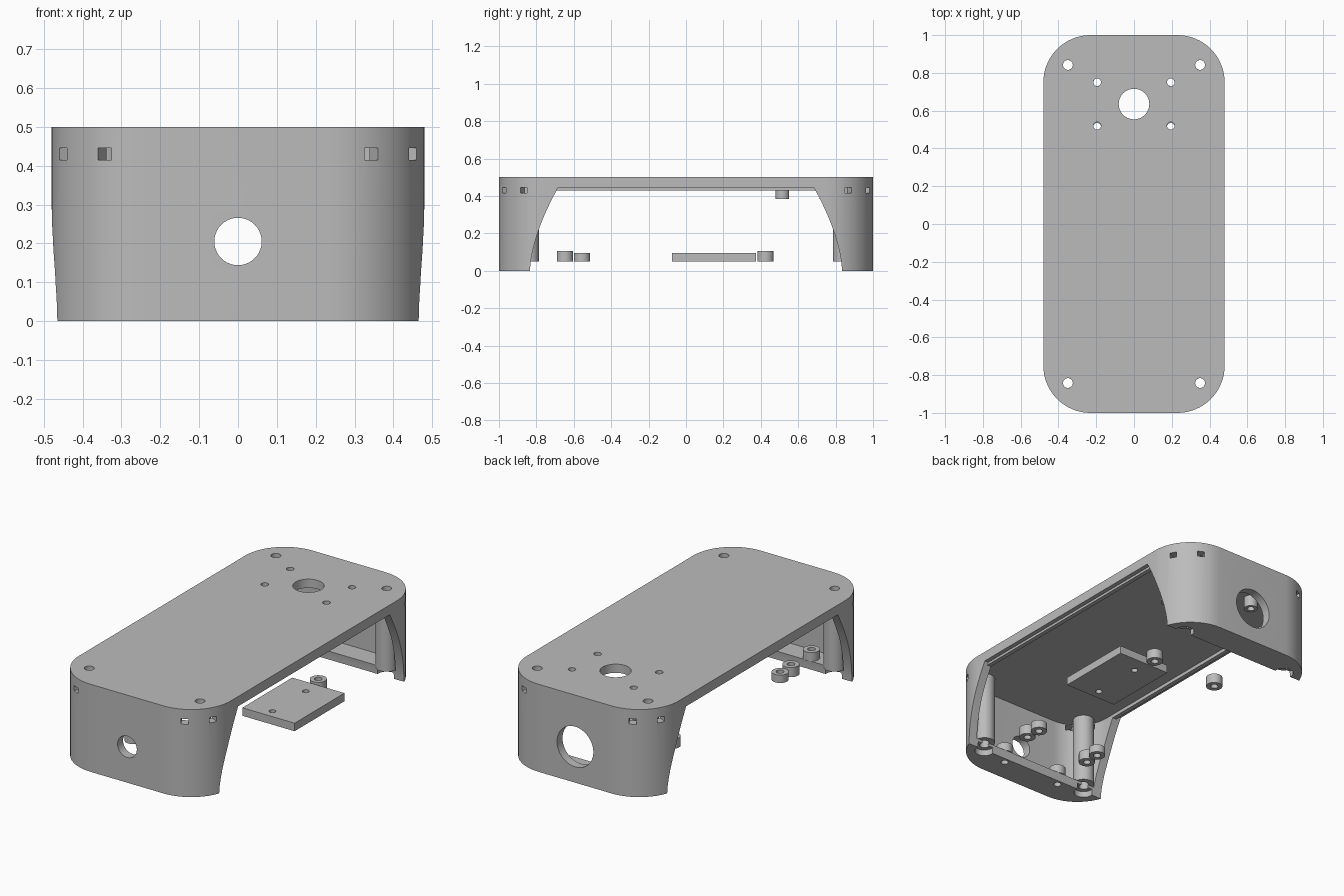
import bpy, bmesh, math
from mathutils import Matrix, Vector

cube = bpy.data.objects.get("Cube")
if cube:
    bpy.data.objects.remove(cube, do_unlink=True)

grey = bpy.data.materials.new("plain_grey")
grey.use_nodes = True
COLOUR = (0.50, 0.50, 0.50, 1)
grey.diffuse_color = COLOUR
grey.node_tree.nodes["Principled BSDF"].inputs["Base Color"].default_value = COLOUR

HALF_W, HALF_L, HEIGHT, RADIUS, WALL = 0.48, 1.0, 0.5, 0.25, 0.05
CEILING = HEIGHT - WALL
SIDES = (-1, 1)


def finish(name, bm):
    bmesh.ops.recalc_face_normals(bm, faces=bm.faces)
    mesh = bpy.data.meshes.new(name)
    bm.to_mesh(mesh)
    bm.free()
    mesh.materials.append(grey)
    obj = bpy.data.objects.new(name, mesh)
    bpy.context.collection.objects.link(obj)
    return obj


def activate(obj):
    bpy.ops.object.select_all(action='DESELECT')
    obj.select_set(True)
    bpy.context.view_layer.objects.active = obj


def smooth(obj):
    activate(obj)
    bpy.ops.object.shade_smooth_by_angle(angle=math.radians(30))


def prism(name, points, offset):
    """Extrude a flat outline along an offset vector."""
    bm = bmesh.new()
    face = bm.faces.new([bm.verts.new(p) for p in points])
    moved = bmesh.ops.extrude_face_region(bm, geom=[face])["geom"]
    verts = [g for g in moved if isinstance(g, bmesh.types.BMVert)]
    bmesh.ops.translate(bm, verts=verts, vec=offset)
    return finish(name, bm)


def rounded_prism(name, inset, z0, z1):
    pts = []
    r = RADIUS - inset
    for i, (sx, sy) in enumerate([(1, 1), (-1, 1), (-1, -1), (1, -1)]):
        for k in range(17):
            a = math.pi / 2 * (i + k / 16)
            pts.append((sx * (HALF_W - RADIUS) + r * math.cos(a),
                        sy * (HALF_L - RADIUS) + r * math.sin(a), z0))
    return prism(name, pts, (0, 0, z1 - z0))


def box(name, centre, size, turn=0):
    bm = bmesh.new()
    m = Matrix.Translation(centre) @ Matrix.Rotation(turn, 4, 'Z') @ Matrix.Diagonal((*size, 1))
    bmesh.ops.create_cube(bm, size=1, matrix=m)
    return finish(name, bm)


def rod(name, centre, r, depth, axis='Z'):
    bm = bmesh.new()
    m = Matrix.Translation(centre)
    if axis == 'Y':
        m = m @ Matrix.Rotation(math.pi / 2, 4, 'X')
    bmesh.ops.create_cone(bm, cap_ends=True, segments=40, radius1=r, radius2=r,
                          depth=depth, matrix=m)
    return finish(name, bm)


def tube(name, x, y, z0, z1, outer, inner, n=32):
    """Hollow round spacer."""
    bm = bmesh.new()
    loops = []
    for r, z in ((outer, z0), (outer, z1), (inner, z1), (inner, z0)):
        loops.append([bm.verts.new((x + r * math.cos(2 * math.pi * k / n),
                                    y + r * math.sin(2 * math.pi * k / n), z))
                      for k in range(n)])
    for j in range(4):
        a, b = loops[j], loops[(j + 1) % 4]
        for k in range(n):
            q = (k + 1) % n
            bm.faces.new((a[k], a[q], b[q], b[k]))
    obj = finish(name, bm)
    smooth(obj)
    return obj


def cut(target, cutters):
    for c in cutters:
        c.hide_render = True
        mod = target.modifiers.new("cut", 'BOOLEAN')
        mod.operation = 'DIFFERENCE'
        mod.solver = 'EXACT'
        mod.object = c
        activate(target)
        bpy.ops.object.modifier_apply(modifier=mod.name)
        bpy.data.objects.remove(c, do_unlink=True)


# Shell with hollow inside and arched side openings
case = rounded_prism("case_shell", 0, 0, HEIGHT)
cutters = [rounded_prism("cavity", WALL, WALL, CEILING)]
arch = []
for k in range(17):
    t = k / 16
    arch.append((0.834 - 0.15 * t ** 1.65, 0.444 * t))
arch.insert(0, (0.834, -0.1))
outline = [(-0.6, y, z) for y, z in arch] + [(-0.6, -y, z) for y, z in reversed(arch)]
cutters.append(prism("side_opening", outline, (1.2, 0, 0)))

# End wall ports and large top port
cutters.append(rod("front_port", (0, -1, 0.205), 0.061, 0.2, 'Y'))
cutters.append(rod("back_port", (0, 1, 0.205), 0.115, 0.2, 'Y'))
cutters.append(rod("top_port", (0, 0.635, HEIGHT), 0.081, 0.2))

POST_X, POST_Y = 0.35, 0.842
for sx in SIDES:
    # Small screw holes in the top and the floor
    for y in (0.52, 0.75):
        cutters.append(rod("top_hole", (sx * 0.195, y, HEIGHT), 0.02, 0.2))
    cutters.append(rod("floor_hole", (sx * 0.186, -0.867, 0), 0.02, 0.2))
    for sy in SIDES:
        # Post holes with a wider recess underneath
        cutters.append(rod("post_hole", (sx * POST_X, sy * POST_Y, 0.25), 0.026, 0.7))
        cutters.append(rod("recess", (sx * POST_X, sy * POST_Y, 0), 0.052, 0.07))
        # Pairs of slots around each corner
        for deg in (28, 63):
            a = math.radians(deg)
            d = Vector((sx * math.cos(a), sy * math.sin(a), 0))
            c = Vector((sx * (HALF_W - RADIUS), sy * (HALF_L - RADIUS), 0.43)) + d * 0.23
            cutters.append(box("slot", c, (0.14, 0.04, 0.031), math.atan2(d.y, d.x)))
cut(case, cutters)
smooth(case)

for sx in SIDES:
    side = "left" if sx > 0 else "right"
    # Lip along the side opening
    box(side + "_lip", (sx * 0.4425, 0, 0.4405), (0.025, 1.39, 0.021))
    # Corner posts
    for sy in SIDES:
        end = "back" if sy > 0 else "front"
        tube(f"{end}_{side}_post", sx * POST_X, sy * POST_Y, WALL, CEILING + 0.005, 0.057, 0.026)
    # Ceiling spacers
    for i, y in enumerate((0.515, 0.75)):
        tube(f"{side}_ceiling_spacer_{i + 1}", sx * 0.195, y, 0.385, CEILING + 0.005, 0.037, 0.02)
    # Floor spacers
    for i, (x, y, top) in enumerate([(0.186, -0.867, 0.1), (0.21, -0.647, 0.105),
                                     (0.205, -0.556, 0.095), (0.21, 0.425, 0.105)]):
        tube(f"{side}_floor_spacer_{i + 1}", sx * x, y, WALL, top, 0.044, 0.02)

# Loose mounting plate with two holes
plate = box("mounting_plate", (0.245, 0.15, 0.073), (0.33, 0.45, 0.046))
cut(plate, [rod("plate_hole", (0.232, y, 0.07), 0.018, 0.2) for y in (-0.02, 0.28)])
smooth(plate)
